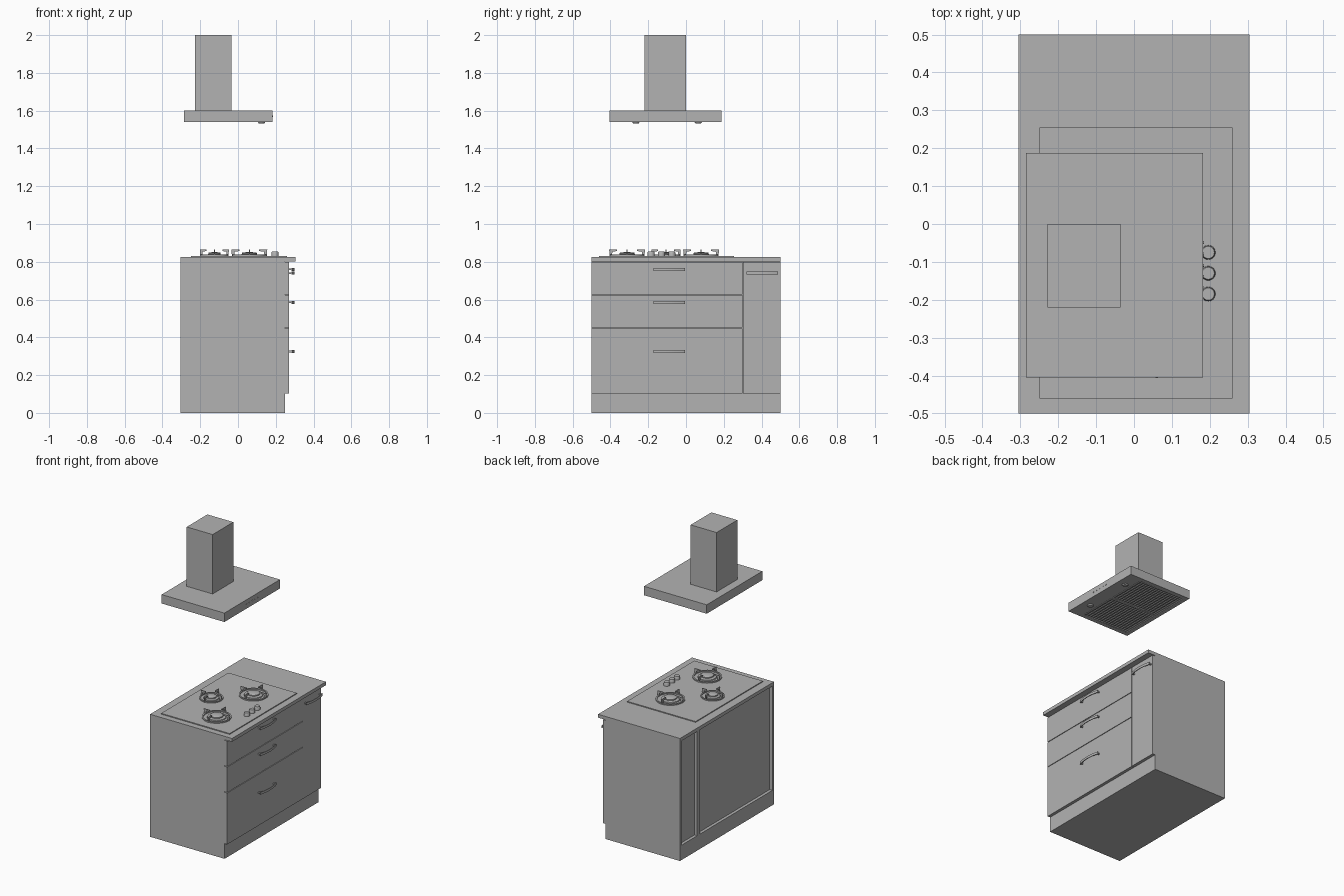
import bpy, bmesh, math
from mathutils import Matrix, Vector

old = bpy.data.objects.get("Cube")
if old:
    bpy.data.objects.remove(old, do_unlink=True)

GREY = (0.45, 0.45, 0.45, 1)
grey = bpy.data.materials.new("plain_grey")
grey.use_nodes = True
grey.diffuse_color = GREY
grey.node_tree.nodes["Principled BSDF"].inputs["Base Color"].default_value = GREY


def finish(name, bm, smooth=False):
    bmesh.ops.recalc_face_normals(bm, faces=bm.faces)
    mesh = bpy.data.meshes.new(name)
    bm.to_mesh(mesh)
    bm.free()
    mesh.materials.append(grey)
    ob = bpy.data.objects.new(name, mesh)
    bpy.context.collection.objects.link(ob)
    if smooth:
        bpy.ops.object.select_all(action='DESELECT')
        ob.select_set(True)
        bpy.context.view_layer.objects.active = ob
        bpy.ops.object.shade_smooth_by_angle(angle=math.radians(35))
    return ob


def add_box(bm, xs, ys, zs):
    lo, hi = Vector((xs[0], ys[0], zs[0])), Vector((xs[1], ys[1], zs[1]))
    m = Matrix.Translation((lo + hi) / 2) @ Matrix.Diagonal((*(hi - lo), 1))
    bmesh.ops.create_cube(bm, size=1, matrix=m)


def boxes(name, *parts):
    bm = bmesh.new()
    for p in parts:
        add_box(bm, *p)
    return finish(name, bm)


def lathe(name, profile, centre, steps=32):
    """Spin an (r, z) profile around a vertical axis."""
    bm = bmesh.new()
    vs = [bm.verts.new((r, 0, z)) for r, z in profile]
    edges = [bm.edges.new(pair) for pair in zip(vs, vs[1:])]
    bmesh.ops.spin(bm, geom=vs + edges, cent=(0, 0, 0), axis=(0, 0, 1),
                   angle=math.tau, steps=steps)
    bmesh.ops.remove_doubles(bm, verts=bm.verts, dist=0.0001)
    bmesh.ops.translate(bm, verts=bm.verts, vec=centre)
    return finish(name, bm, True)


def add_prism(bm, points, offset):
    """Close a flat outline into a solid along the offset."""
    face = bm.faces.new([bm.verts.new(p) for p in points])
    new = bmesh.ops.extrude_face_region(bm, geom=[face])["geom"]
    verts = [g for g in new if isinstance(g, bmesh.types.BMVert)]
    bmesh.ops.translate(bm, verts=verts, vec=offset)


# Cabinet: plinth, carcass, and side panels framing the recessed back
BACK, RECESS, FACE, FRONT = -0.305, -0.285, 0.25, 0.27
TOP, SPLIT, T = 0.802, 0.3, 0.016
boxes("plinth", ((BACK, FACE), (-0.5, 0.5), (0, 0.1)))
boxes("carcass", ((RECESS, FACE), (-0.5, 0.5), (0.1, TOP)))
boxes("back_side_panels", *[((BACK, RECESS), ys, (0.1, TOP)) for ys in
      ((-0.5, -0.5 + T), (SPLIT - T, SPLIT + T), (0.5 - T, 0.5))])
boxes("worktop", ((BACK, -BACK), (-0.5, 0.5), (TOP, 0.825)))

# Drawer fronts and door
GAP = 0.002
levels = [0.1, 0.45, 0.625, 0.8]
for label, z0, z1 in zip(("bottom", "middle", "top"), levels, levels[1:]):
    boxes(label + "_drawer_front",
          ((FACE, FRONT), (-0.5, SPLIT - GAP), (z0 + GAP, z1 - GAP)))
boxes("door", ((FACE, FRONT), (SPLIT + GAP, 0.5), (0.1 + GAP, 0.8 - GAP)))


def handle(name, y, z, height=0.016, half=0.084):
    """Bowed strap on two short posts."""
    bm = bmesh.new()
    ts = [i / 6 - 1 for i in range(13)]
    z0 = z - height / 2
    outer = [(0.3 - 0.012 * t * t, y + half * t, z0) for t in ts]
    inner = [(0.295 - 0.012 * t * t, y + half * t, z0) for t in reversed(ts)]
    add_prism(bm, outer + inner, (0, 0, height))
    for s in (-1, 1):
        yc = y + s * (half - 0.006)
        add_box(bm, (FRONT, 0.286), (yc - 0.005, yc + 0.005), (z - 0.004, z + 0.004))
    finish(name, bm)


for label, z in (("top", 0.76), ("middle", 0.585), ("bottom", 0.325)):
    handle(label + "_drawer_handle", -0.088, z)
handle("door_handle", 0.403, 0.74)

# Hob plate
HOB = 0.831
boxes("hob_plate", ((-0.25, 0.26), (-0.46, 0.255), (0.825, HOB)))


def burner(label, x, y, r):
    """Burner dish, cap, support ring and four upright arms."""
    lathe(label + "_burner", [(0, 0), (r * 0.62, 0), (r * 0.6, 0.006), (r * 0.42, 0.009),
          (r * 0.42, 0.016), (r * 0.36, 0.019), (0, 0.02)], (x, y, HOB))
    lathe(label + "_support_ring", [(r * 0.85, 0), (r * 0.95, 0), (r * 0.95, 0.007),
          (r * 0.85, 0.007), (r * 0.85, 0)], (x, y, HOB))
    bm = bmesh.new()
    outline = [(0.84, 0), (0.97, 0), (1, 0.034), (0.55, 0.034), (0.55, 0.026), (0.82, 0.022)]
    add_prism(bm, [(r * a, -0.003, h) for a, h in outline], (0, 0.006, 0))
    arm = bm.verts[:] + bm.edges[:] + bm.faces[:]
    for k in range(1, 4):
        copy = bmesh.ops.duplicate(bm, geom=arm)["geom"]
        bmesh.ops.rotate(bm, verts=[g for g in copy if isinstance(g, bmesh.types.BMVert)],
                         matrix=Matrix.Rotation(k * math.pi / 2, 3, 'Z'))
    bmesh.ops.translate(bm, verts=bm.verts, vec=(x, y, HOB))
    finish(label + "_pan_support", bm)


burner("near", 0.06, -0.312, 0.095)
burner("far", 0.06, 0.08, 0.095)
burner("small", -0.125, -0.105, 0.077)

# Control knobs
for i in range(3):
    lathe("knob_%d" % (i + 1), [(0, 0), (0.019, 0), (0.018, 0.02), (0.016, 0.023), (0, 0.023)],
          (0.196, -0.185 + 0.055 * i, HOB), 24)

# Extractor hood: body, underside rim, filter slats and chimney
X0, X1, Y0, Y1, LOW = -0.285, 0.182, -0.405, 0.187, 1.54
MID = (Y0 + Y1) / 2
FX0, FX1, EDGE, RIM = -0.255, 0.085, 0.03, LOW + 0.006
boxes("hood_body", ((X0, X1), (Y0, Y1), (RIM, 1.6)))
boxes("hood_rim",
      ((X0, FX0), (Y0, Y1), (LOW, RIM)), ((FX1, X1), (Y0, Y1), (LOW, RIM)),
      ((FX0, FX1), (Y0, Y0 + EDGE), (LOW, RIM)), ((FX0, FX1), (Y1 - EDGE, Y1), (LOW, RIM)),
      ((FX0, FX1), (MID - 0.008, MID + 0.008), (LOW, RIM)))
COUNT = 17
pitch = (FX1 - FX0) / COUNT
for label, a, b in (("near", Y0 + EDGE, MID - 0.008), ("far", MID + 0.008, Y1 - EDGE)):
    boxes(label + "_filter_slats", *[((FX0 + pitch * (i + 0.25), FX0 + pitch * (i + 0.75)),
          (a, b), (LOW + 0.001, RIM)) for i in range(COUNT)])
boxes("chimney", ((-0.228, -0.035), (-0.22, 0), (1.6, 2)))

# Hood lamps and front buttons
for label, y in (("near", -0.265), ("far", 0.065)):
    lathe(label + "_lamp", [(0, 0), (0.015, 0), (0.02, 0.007), (0, 0.007)],
          (0.125, y, LOW - 0.007), 24)
bm = bmesh.new()
for i in range(5):
    m = Matrix.Translation((X1, MID + 0.03 * (i - 2), 1.57)) @ Matrix.Rotation(math.pi / 2, 4, 'Y')
    bmesh.ops.create_cone(bm, cap_ends=True, segments=12, radius1=0.004, radius2=0.004,
                          depth=0.006, matrix=m)
finish("hood_buttons", bm)
